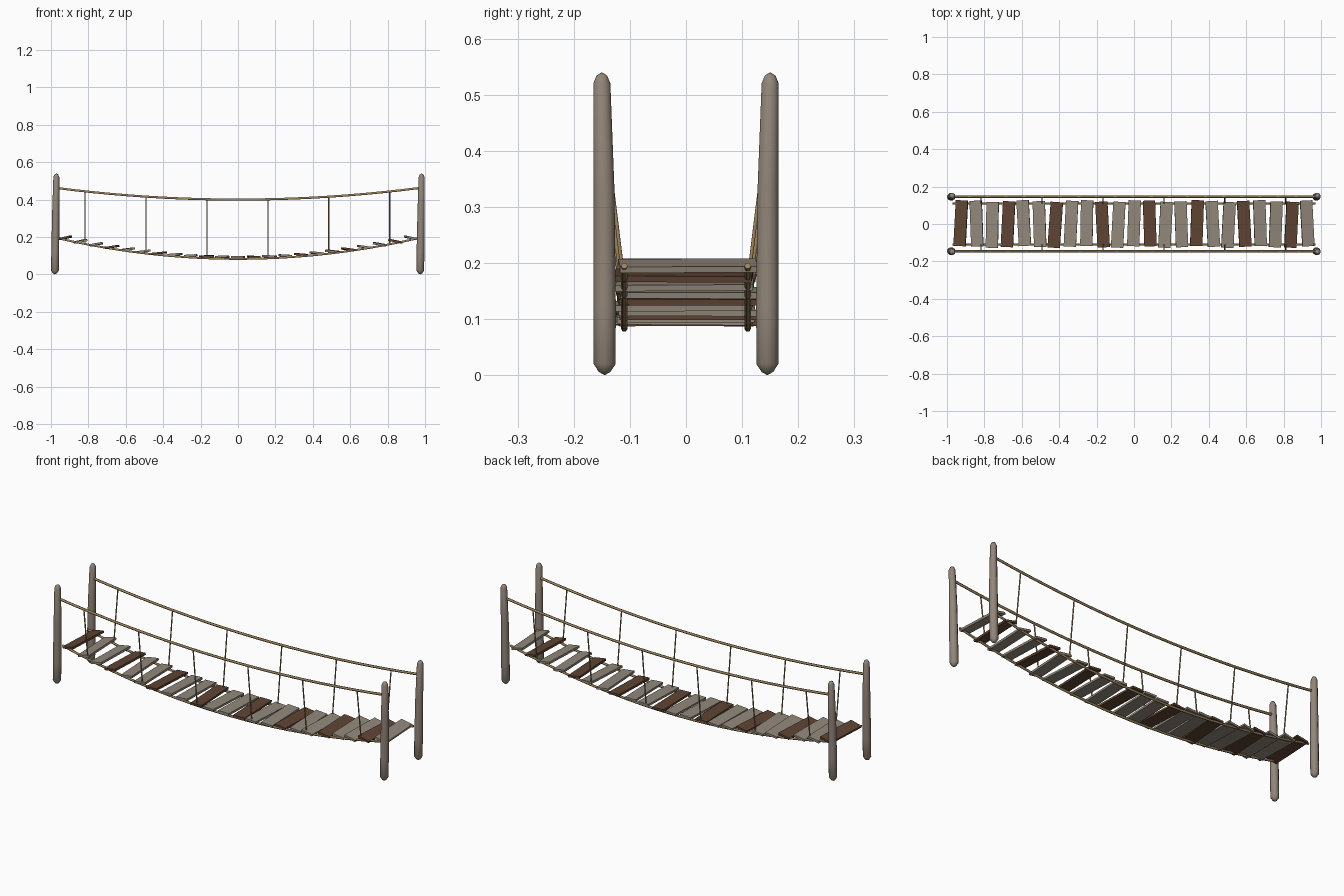
import bpy, bmesh, math
from mathutils import Matrix, Vector

if "Cube" in bpy.data.objects:
    bpy.data.objects.remove(bpy.data.objects["Cube"])


def material(name, rgb):
    m = bpy.data.materials.new(name)
    m.use_nodes = True
    m.diffuse_color = (*rgb, 1)
    bsdf = next(n for n in m.node_tree.nodes if n.type == "BSDF_PRINCIPLED")
    bsdf.inputs["Base Color"].default_value = (*rgb, 1)
    return m


POST = material("post wood", (0.29, 0.24, 0.195))
GREY = material("weathered plank", (0.29, 0.25, 0.20))
BROWN = material("dark brown plank", (0.115, 0.058, 0.034))
ROPE = material("rope tan", (0.35, 0.24, 0.115))

SPAN = 0.97


def sag(low, rise, x):
    return low + rise * (x / SPAN) ** 2


def deck_z(x):
    return sag(0.083, 0.112, x)


def rail_z(x):
    return sag(0.4, 0.062, x)


def add_object(name, bm, mat):
    bmesh.ops.recalc_face_normals(bm, faces=bm.faces)
    mesh = bpy.data.meshes.new(name)
    bm.to_mesh(mesh)
    bm.free()
    mesh.materials.append(mat)
    ob = bpy.data.objects.new(name, mesh)
    bpy.context.collection.objects.link(ob)
    return ob


def rope(name, points, radius):
    curve = bpy.data.curves.new(name, "CURVE")
    curve.dimensions = "3D"
    curve.bevel_depth = radius
    curve.bevel_resolution = 1
    curve.use_fill_caps = True
    spline = curve.splines.new("POLY")
    spline.points.add(len(points) - 1)
    for p, co in zip(spline.points, points):
        p.co = (*co, 1)
    spline.use_smooth = True
    curve.materials.append(ROPE)
    ob = bpy.data.objects.new(name, curve)
    bpy.context.collection.objects.link(ob)


def post(name, x, side):
    # Rounded, tapering log: (height, radius, outward shift)
    rings = [(0.006, 0.011, 0), (0.02, 0.0205, 0), (0.12, 0.021, 0),
             (0.33, 0.0195, 0.001), (0.52, 0.016, 0.005), (0.534, 0.010, 0.005)]
    sides = 10
    bm = bmesh.new()
    loops = []
    for z, r, out in rings:
        cx, cy = x + 0.008 * z / 0.54, side * (0.145 + out)
        loops.append([bm.verts.new((cx + r * math.cos(a), cy + r * math.sin(a), z))
                      for a in (math.tau * k / sides for k in range(sides))])
    bottom = bm.verts.new((x, side * 0.145, 0))
    top = bm.verts.new((x + 0.008, side * 0.15, 0.54))
    for k in range(sides):
        n = (k + 1) % sides
        for a, b in zip(loops, loops[1:]):
            bm.faces.new((a[k], a[n], b[n], b[k]))
        bm.faces.new((bottom, loops[0][n], loops[0][k]))
        bm.faces.new((top, loops[-1][k], loops[-1][n]))
    ob = add_object(name, bm, POST)
    ob.data.polygons.foreach_set("use_smooth", [True] * len(ob.data.polygons))


def plank(index, x, yaw, roll, shift):
    bm = bmesh.new()
    bmesh.ops.create_cube(bm, size=1)
    slope = 2 * 0.112 * x / SPAN ** 2
    place = (Matrix.Translation(Vector((x, shift, deck_z(x) + 0.010)))
             @ Matrix.Rotation(math.radians(yaw), 4, "Z")
             @ Matrix.Rotation(math.atan(slope), 4, "Y")
             @ Matrix.Rotation(math.radians(roll), 4, "X")
             @ Matrix.Diagonal((0.066, 0.245, 0.011, 1)))
    bm.transform(place)
    add_object(f"plank_{index + 1}", bm, BROWN if index % 3 == 0 else GREY)


# Posts, handrails, deck ropes and hangers on both sides
xs = [SPAN * (k / 10 - 1) for k in range(21)]
for side, label in ((-1, "front"), (1, "back")):
    for end, hand in ((-1, "right"), (1, "left")):
        post(f"{label}_{hand}_post", end * 0.9765 - 0.0025, side)
    rope(f"{label}_handrail", [(x, side * 0.145, rail_z(x)) for x in xs], 0.0065)
    rope(f"{label}_deck_rope", [(x, side * 0.11, deck_z(x)) for x in xs], 0.006)
    for k in range(6):
        x = (k - 2.5) * 0.326 - 0.003
        rope(f"{label}_hanger_{k + 1}",
             [(x, side * 0.145, rail_z(x)), (x, side * 0.11, deck_z(x))], 0.0035)

# Slightly crooked planks
yaws = [-3, 2, -1, -3, 3, 2, -4, -3, -1, 3, -3, -2, 2, -3, 2, -2, 3, -3, 3, 2, -2, -3, 3]
for i, yaw in enumerate(yaws):
    plank(i, (i - 11) * 0.0842, yaw, 0.4 * math.sin(i * 2.3), 0.005 * math.sin(i * 1.7 + 1))
